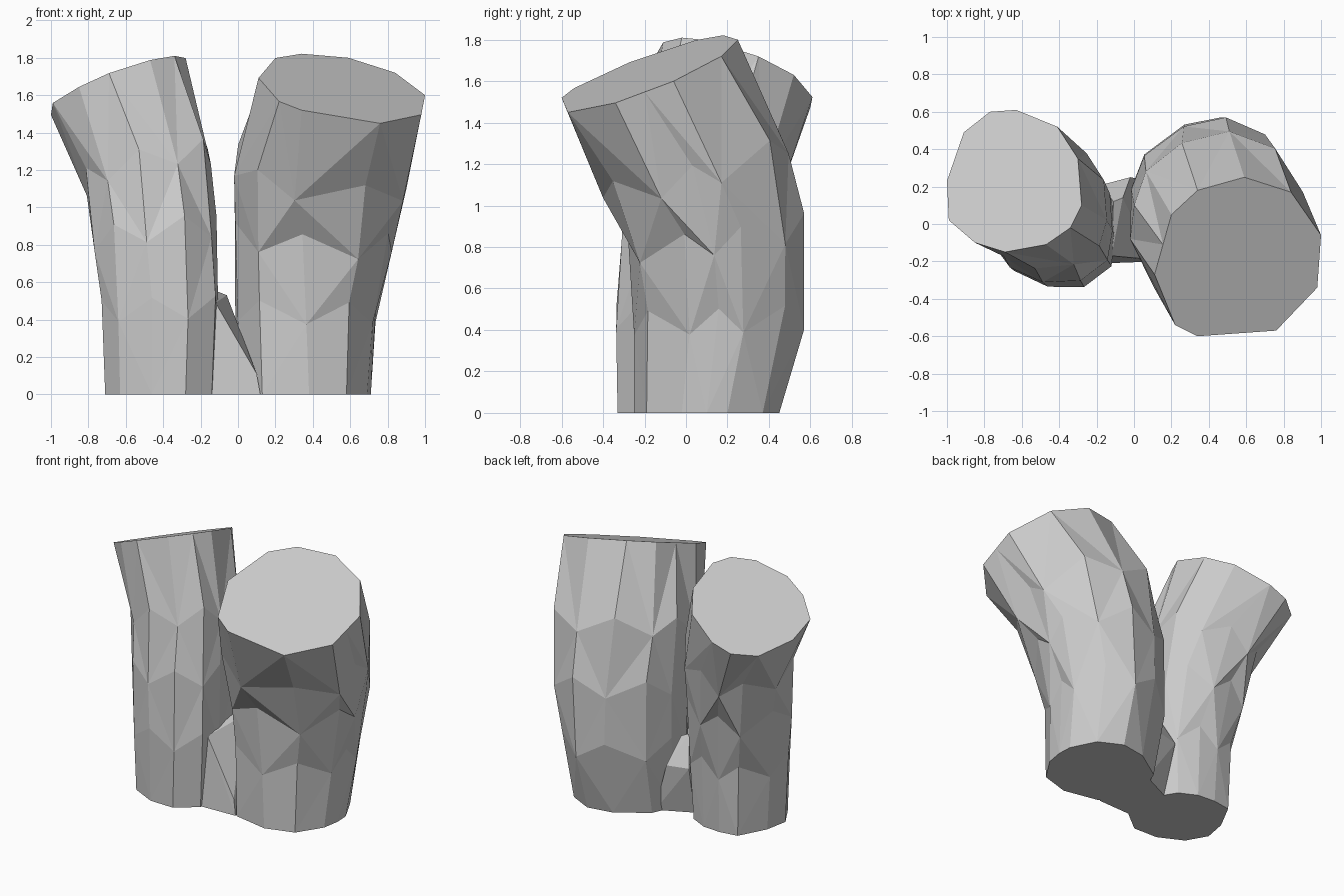
import bpy, bmesh

if "Cube" in bpy.data.objects:
    bpy.data.objects.remove(bpy.data.objects["Cube"])

grey = bpy.data.materials.new("plain_grey")
grey.diffuse_color = (0.6, 0.6, 0.6, 1)
grey.use_nodes = True
grey.node_tree.nodes["Principled BSDF"].inputs["Base Color"].default_value = grey.diffuse_color


def finish(name, bm):
    bmesh.ops.recalc_face_normals(bm, faces=bm.faces)
    me = bpy.data.meshes.new(name)
    bm.to_mesh(me)
    bm.free()
    me.materials.append(grey)
    bpy.context.collection.objects.link(bpy.data.objects.new(name, me))


def unit(ring):
    """Scale a 2D outline to fill the -1..1 square."""
    out = []
    for axis in (0, 1):
        v = [p[axis] for p in ring]
        lo, hi = min(v), max(v)
        out.append([(a - lo) / (hi - lo) * 2 - 1 for a in v])
    return list(zip(*out))


def trunk(name, base, cap, plane, levels):
    """Loft from base outline through tilting mid rings to a slanted cut.
    plane = (z0, slope x, slope y); levels = (z, blend, tilt, x0, x1, y0, y1)."""
    z0, sx, sy = plane
    ub, uc = unit(base), unit(cap)
    rings = [[(x, y, 0) for x, y in base]]
    for k, (z, t, tilt, x0, x1, y0, y1) in enumerate(levels):
        ring = []
        for i, (b, c) in enumerate(zip(ub, uc)):
            dx = (b[0] * (1 - t) + c[0] * t) * (x1 - x0) / 2
            dy = (b[1] * (1 - t) + c[1] * t) * (y1 - y0) / 2
            # stagger heights for irregular facets
            stagger = 0.06 if (i + k) % 2 else -0.06
            ring.append(((x0 + x1) / 2 + dx, (y0 + y1) / 2 + dy,
                         z + stagger + tilt * (sx * dx + sy * dy)))
        rings.append(ring)
    rings.append([(x, y, z0 + sx * x + sy * y) for x, y in cap])

    bm = bmesh.new()
    vs = [[bm.verts.new(p) for p in r] for r in rings]
    n = len(base)
    for k, (a, b) in enumerate(zip(vs, vs[1:])):
        for i in range(n):
            j = (i + 1) % n
            # alternate the diagonals
            if (i + k) % 2:
                bm.faces.new((a[i], a[j], b[j]))
                bm.faces.new((a[i], b[j], b[i]))
            else:
                bm.faces.new((a[i], a[j], b[i]))
                bm.faces.new((a[j], b[j], b[i]))
    bm.faces.new(vs[0][::-1])
    bm.faces.new(vs[-1])
    finish(name, bm)


# Left trunk, leaning back and outward
trunk("left_trunk",
      [(-.13, -.06), (-.14, .1), (-.20, .2), (-.32, .26), (-.45, .27), (-.58, .25),
       (-.68, .06), (-.71, -.10), (-.63, -.24), (-.46, -.325), (-.28, -.33), (-.14, -.22)],
      [(-.28, .1), (-.30, .35), (-.41, .52), (-.63, .61), (-.77, .6), (-.91, .49),
       (-1, .23), (-.99, .02), (-.85, -.1), (-.69, -.15), (-.47, -.11), (-.34, -.02)],
      (1.93, .37, -.285),
      [(.45, .1, .1, -.73, -.105, -.34, .29),
       (.85, .35, .3, -.77, -.115, -.315, .37),
       (1.2, .65, .6, -.82, -.145, -.24, .46)])

# Right trunk, thicker, leaning forward and outward
trunk("right_trunk",
      [(.705, .2), (.62, .37), (.46, .45), (.28, .42), (.07, .28), (0, .12),
       (.02, -.04), (.13, -.2), (.38, -.25), (.58, -.19), (.69, -.02), (.71, .1)],
      [(1, -.06), (.84, .17), (.59, .25), (.34, .18), (.20, .05), (.155, -.11),
       (.11, -.27), (.22, -.54), (.34, -.6), (.76, -.57), (.98, -.34), (.99, -.2)],
      (1.818, -.195, .387),
      [(.45, .1, .1, -.02, .74, -.25, .57),
       (.85, .35, .35, -.03, .825, -.28, .57),
       (1.2, .65, .7, -.03, .905, -.40, .495)])

# Low web joining the two trunks
bm = bmesh.new()
for p in [(-.15, -.21, 0), (.12, -.2, 0), (.1, -.19, .11), (-.12, -.17, .49),
          (-.11, .12, .55), (-.06, .14, .53), (-.15, .12, 0), (.08, .23, 0),
          (-.02, .25, .35), (-.17, .21, .35)]:
    bm.verts.new(p)
bmesh.ops.convex_hull(bm, input=bm.verts)
finish("joining_web", bm)
